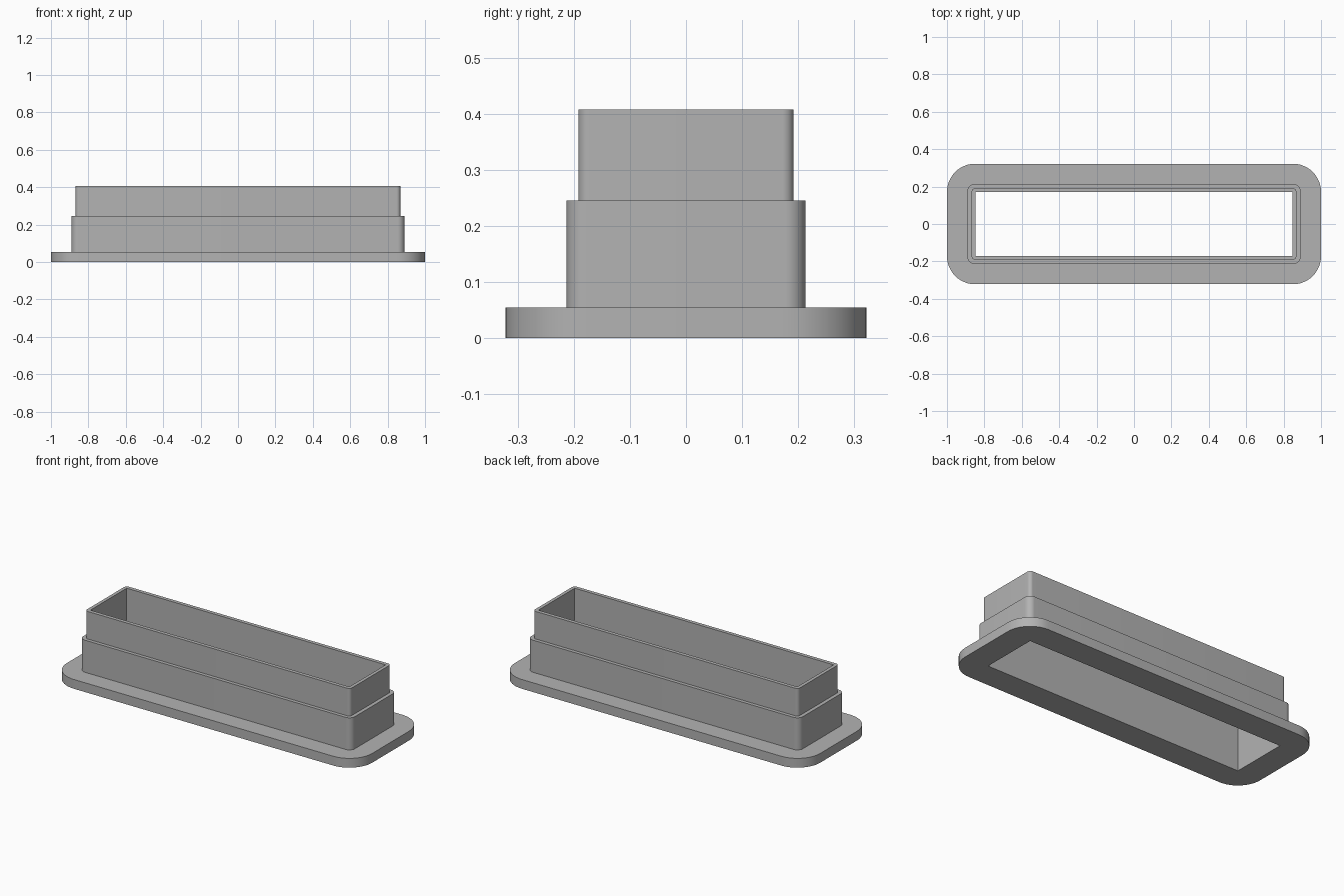
import bpy, bmesh, math

cube = bpy.data.objects.get("Cube")
if cube:
    bpy.data.objects.remove(cube, do_unlink=True)

grey = bpy.data.materials.new("plain_grey")
grey.use_nodes = True
colour = (0.45, 0.45, 0.45, 1)
grey.diffuse_color = colour
grey.node_tree.nodes["Principled BSDF"].inputs["Base Color"].default_value = colour

CORNER_STEPS = 12


def rounded_ring(bm, half_x, half_y, radius, z):
    """Closed loop of vertices around a rounded rectangle."""
    ring = []
    for i, (sx, sy) in enumerate([(1, 1), (-1, 1), (-1, -1), (1, -1)]):
        for k in range(CORNER_STEPS + 1):
            a = math.pi / 2 * (i + k / CORNER_STEPS)
            ring.append(bm.verts.new((sx * (half_x - radius) + radius * math.cos(a),
                                      sy * (half_y - radius) + radius * math.sin(a), z)))
    return ring


# Outlines: half width, half depth, corner radius
flange = (1.0, 0.322, 0.15)
lower_wall = (0.89, 0.213, 0.036)
upper_wall = (0.868, 0.192, 0.02)
opening = (0.848, 0.17, 0.0)
flange_top, step_top, rim_top = 0.055, 0.245, 0.408

# Stepped section swept around the sleeve, from flange base over the rim and down the opening
section = [(flange, 0), (flange, flange_top),
           (lower_wall, flange_top), (lower_wall, step_top),
           (upper_wall, step_top), (upper_wall, rim_top),
           (opening, rim_top), (opening, 0)]

bm = bmesh.new()
rings = [rounded_ring(bm, *outline, z) for outline, z in section]
for low, high in zip(rings, rings[1:] + rings[:1]):
    for j in range(len(low)):
        n = (j + 1) % len(low)
        bm.faces.new((low[j], low[n], high[n], high[j]))

# Collapse the square corners of the opening
bmesh.ops.remove_doubles(bm, verts=bm.verts, dist=0.0001)
bmesh.ops.recalc_face_normals(bm, faces=bm.faces)

mesh = bpy.data.meshes.new("flanged_sleeve")
bm.to_mesh(mesh)
bm.free()
mesh.materials.append(grey)
sleeve = bpy.data.objects.new("flanged_sleeve", mesh)
bpy.context.collection.objects.link(sleeve)

# Smooth rounded corners, crisp edges
bpy.ops.object.select_all(action="DESELECT")
sleeve.select_set(True)
bpy.context.view_layer.objects.active = sleeve
bpy.ops.object.shade_smooth_by_angle(angle=math.radians(30))
